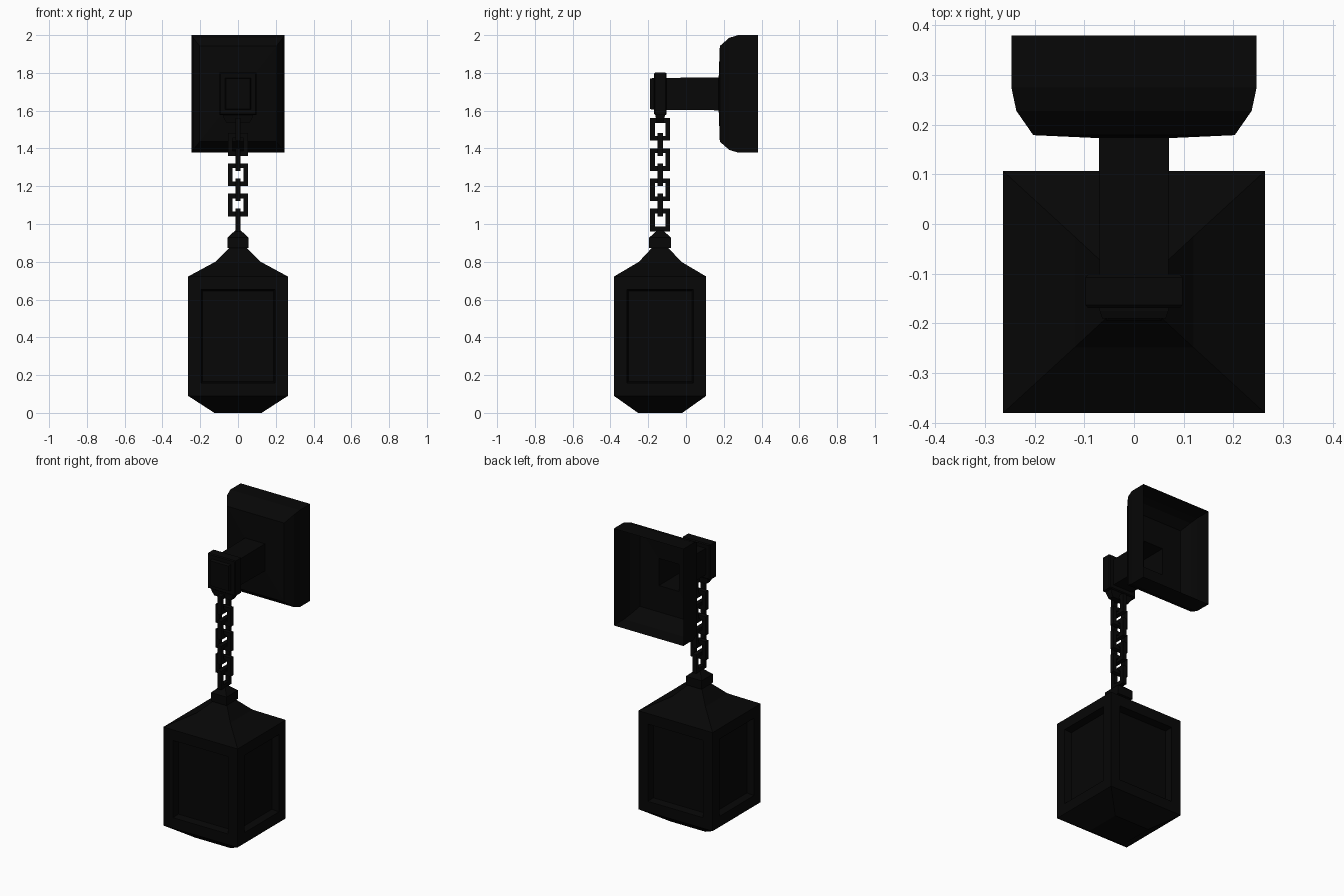
import bpy, bmesh
from math import pi
from mathutils import Matrix

if "Cube" in bpy.data.objects:
    bpy.data.objects.remove(bpy.data.objects["Cube"])

metal = bpy.data.materials.new("black_iron")
metal.diffuse_color = (0.002, 0.002, 0.002, 1)
metal.use_nodes = True
metal.node_tree.nodes["Principled BSDF"].inputs["Base Color"].default_value = metal.diffuse_color
CY = -0.137   # y of the hanging axis
AZ = 1.689    # z of the wall arm axis


def loft(name, rings, axis="z", at=(0, 0, 0), cap=(True, True), closed=False, turn=0, panels=False):
    """Skin rectangular rings (position, half width, half depth) along an axis."""
    bm = bmesh.new()
    loops = []
    for p, a, b in rings:
        pts = [(-a, -b), (a, -b), (a, b), (-a, b)]
        loops.append([bm.verts.new((u, v, p) if axis == "z" else (u, p, v)) for u, v in pts])
    pairs = list(zip(loops, loops[1:]))
    if closed:
        pairs.append((loops[-1], loops[0]))
    for lo, hi in pairs:
        for i in range(4):
            j = (i + 1) % 4
            bm.faces.new((lo[i], lo[j], hi[j], hi[i]))
    if not closed:
        if cap[0]:
            bm.faces.new(loops[0][::-1])
        if cap[1]:
            bm.faces.new(loops[-1])
    bmesh.ops.recalc_face_normals(bm, faces=bm.faces)
    if panels:
        # recessed panel with a bevelled rim in every upright face
        bm.normal_update()
        sides = [f for f in bm.faces if abs(f.normal.z) < 0.01]
        bmesh.ops.inset_individual(bm, faces=sides, thickness=0.068, use_even_offset=True)
        bmesh.ops.inset_individual(bm, faces=sides, thickness=0.008, depth=-0.045, use_even_offset=True)
    bm.transform(Matrix.Translation(at) @ Matrix.Rotation(turn, 4, "Z"))
    me = bpy.data.meshes.new(name)
    bm.to_mesh(me)
    bm.free()
    me.materials.append(metal)
    ob = bpy.data.objects.new(name, me)
    bpy.context.collection.objects.link(ob)
    return ob


# Wall plate: shell open at the back, with an opening where the arm joins
loft("wall_plate", [(0.38, 0.247, 0.311), (0.275, 0.247, 0.311), (0.228, 0.237, 0.296),
                    (0.179, 0.203, 0.253), (0.173, 0.071, 0.087)],
     axis="y", at=(0, 0, AZ), cap=(False, False))

# Hollow arm with a tapered nose
loft("wall_arm", [(0.173, 0.071, 0.087), (-0.175, 0.069, 0.084), (-0.19, 0.064, 0.08)],
     axis="y", at=(0, 0, AZ), cap=(False, True))

# Collar around the arm and the small hanger block beneath it
loft("arm_collar", [(-0.102, 0.093, 0.107), (-0.108, 0.098, 0.112),
                    (-0.163, 0.098, 0.112), (-0.169, 0.093, 0.107)],
     axis="y", at=(0, 0, AZ))
loft("chain_hanger", [(1.535, 0.06, 0.018), (1.56, 0.075, 0.022), (1.585, 0.08, 0.028)],
     at=(0, CY, 0))

# Chain of square links, alternately turned a quarter
T = 0.014
for i in range(7):
    loft(f"chain_link_{i + 1}",
         [(-T, 0.053, 0.06), (T, 0.053, 0.06), (T, 0.028, 0.035), (-T, 0.028, 0.035)],
         axis="y", at=(0, CY, 1.021 + 0.08 * i), closed=True, turn=pi / 2 if i % 2 == 0 else 0)

# Lantern body with sloped base, panelled sides and flared roof
loft("lantern_body", [(0, 0.125, 0.117), (0.09, 0.264, 0.244), (0.722, 0.264, 0.244),
                      (0.8, 0.12, 0.112), (0.885, 0.035, 0.033)],
     at=(0, CY, 0), panels=True)

# Cap on the roof
loft("lantern_cap", [(0.873, 0.055, 0.058), (0.928, 0.055, 0.058), (0.965, 0.016, 0.016)],
     at=(0, CY, 0))
